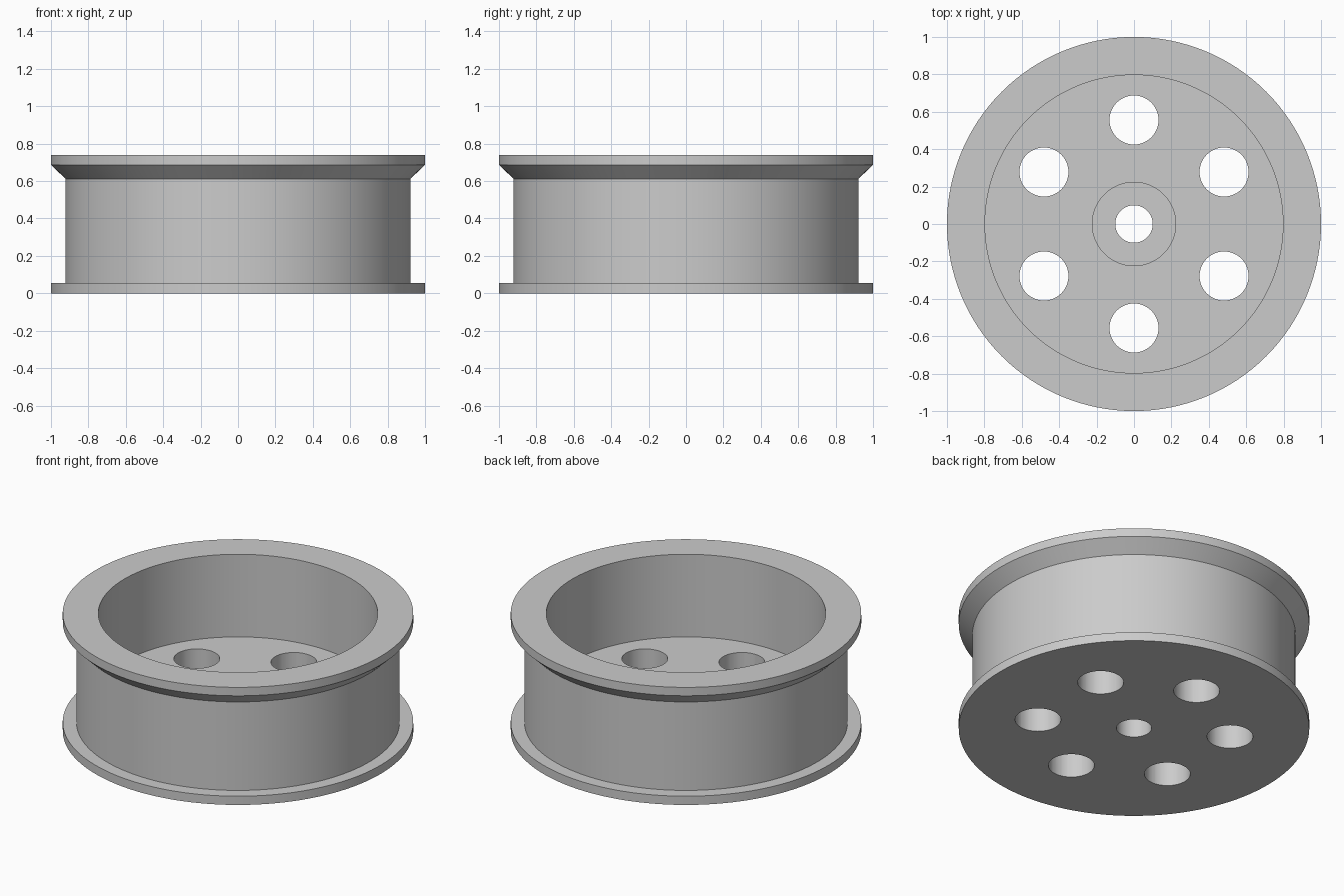
import bpy, bmesh, math

cube = bpy.data.objects.get("Cube")
if cube:
    bpy.data.objects.remove(cube, do_unlink=True)

grey = bpy.data.materials.new("light_grey")
grey.use_nodes = True
colour = (0.6, 0.6, 0.6, 1)
grey.diffuse_color = colour
grey.node_tree.nodes["Principled BSDF"].inputs["Base Color"].default_value = colour


def revolve(name, profile, steps):
    """Turn a closed (radius, height) outline around the z axis."""
    bm = bmesh.new()
    rings = []
    for i in range(steps):
        a = 2 * math.pi * i / steps
        rings.append([bm.verts.new((r * math.cos(a), r * math.sin(a), z)) for r, z in profile])
    n = len(profile)
    for i in range(steps):
        p, q = rings[i], rings[(i + 1) % steps]
        for j in range(n):
            k = (j + 1) % n
            bm.faces.new((p[j], q[j], q[k], p[k]))
    bmesh.ops.recalc_face_normals(bm, faces=bm.faces)
    mesh = bpy.data.meshes.new(name)
    bm.to_mesh(mesh)
    bm.free()
    obj = bpy.data.objects.new(name, mesh)
    bpy.context.collection.objects.link(obj)
    mesh.materials.append(grey)
    return obj


# Wheel body: axle bore, flat base, two flanges, chamfer, deep cup, hub recess
height, floor = 0.74, 0.22
wheel = revolve("wheel_rim", [
    (0.1, 0), (1, 0), (1, 0.055), (0.922, 0.055), (0.922, 0.612),
    (1, 0.687), (1, height), (0.797, height), (0.797, floor),
    (0.223, floor), (0.223, 0.17), (0.1, 0.17)], 128)

# Ring of six round holes cut through the floor
bm = bmesh.new()
for i in range(6):
    a = math.radians(90 + 60 * i)
    hole = bmesh.ops.create_cone(bm, cap_ends=True, segments=48,
                                 radius1=0.131, radius2=0.131, depth=0.8)
    bmesh.ops.translate(bm, verts=hole["verts"],
                        vec=(0.556 * math.cos(a), 0.556 * math.sin(a), 0.1))
mesh = bpy.data.meshes.new("hole_cutter")
bm.to_mesh(mesh)
bm.free()
cutter = bpy.data.objects.new("hole_cutter", mesh)
bpy.context.collection.objects.link(cutter)
mesh.materials.append(grey)
cutter.hide_render = True
cutter.hide_viewport = False

bpy.ops.object.select_all(action="DESELECT")
wheel.select_set(True)
bpy.context.view_layer.objects.active = wheel
cut = wheel.modifiers.new("holes", "BOOLEAN")
cut.operation = "DIFFERENCE"
cut.solver = "EXACT"
cut.object = cutter
bpy.ops.object.modifier_apply(modifier=cut.name)
bpy.data.objects.remove(cutter, do_unlink=True)

# Smooth walls with crisp edges
bpy.ops.object.shade_smooth_by_angle(angle=math.radians(30))
